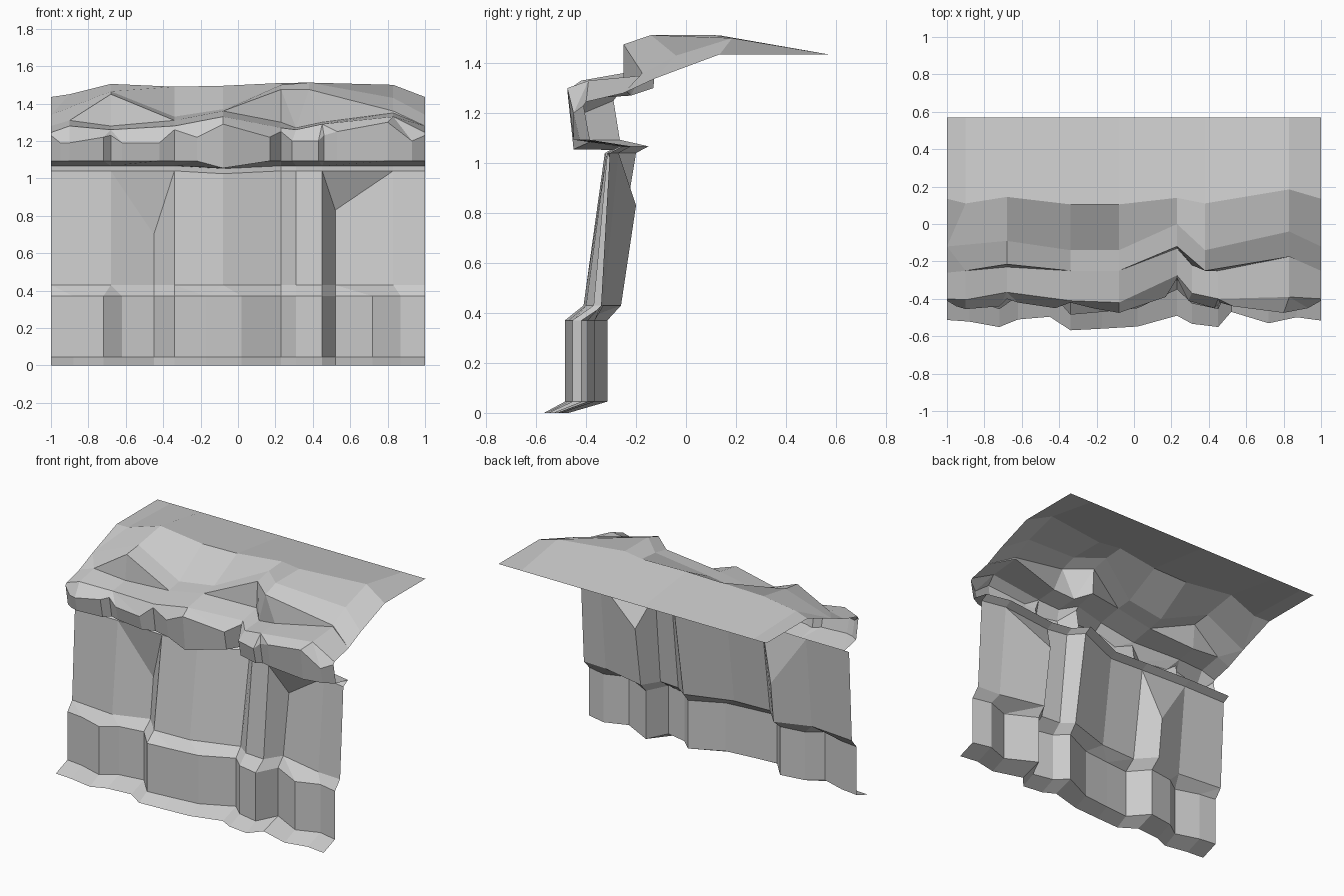
import bpy, bmesh


def loft(name, rows):
    """Skin open x-sorted polylines, bottom to top, keeping each row's own points."""
    bm = bmesh.new()
    vr = [[bm.verts.new(p) for p in row] for row in rows]
    for a, b in zip(vr, vr[1:]):
        i = j = 0
        while i < len(a) - 1 or j < len(b) - 1:
            xa = a[i + 1].co.x if i < len(a) - 1 else 9
            xb = b[j + 1].co.x if j < len(b) - 1 else 9
            if abs(xa - xb) < 0.05:
                bm.faces.new((a[i], a[i + 1], b[j + 1], b[j]))
                i, j = i + 1, j + 1
            elif xa < xb:
                bm.faces.new((a[i], a[i + 1], b[j]))
                i += 1
            else:
                bm.faces.new((a[i], b[j + 1], b[j]))
                j += 1
    bmesh.ops.remove_doubles(bm, verts=bm.verts, dist=0.002)
    bmesh.ops.dissolve_degenerate(bm, edges=bm.edges, dist=0.001)
    me = bpy.data.meshes.new(name)
    bm.to_mesh(me)
    bm.free()
    ob = bpy.data.objects.new(name, me)
    bpy.context.collection.objects.link(ob)
    return ob


def level(outline, z):
    return [(x, y, z) for x, y in outline]


# Base of the cliff: one outline, flared outwards at the foot
base = [(-1, -.39), (-.88, -.405), (-.72, -.455), (-.62, -.385), (-.45, -.36),
        (-.34, -.485), (-.17, -.47), (.02, -.45), (.23, -.35), (.31, -.425),
        (.45, -.455), (.52, -.315), (.72, -.42), (.87, -.365), (1, -.395)]
foot = [(x, .58 * y - .287) for x, y in base]
shoulder = [(-1, -.34), (-.68, -.37), (-.45, -.29), (-.34, -.41), (-.08, -.40),
            (.23, -.30), (.31, -.36), (.45, -.37), (.52, -.26), (.83, -.33), (1, -.34)]
loft("cliff_base", [level(foot, 0), level(base, .045), level(base, .37),
                    level(shoulder, .43)])

# Upper wall with two chipped notches below its top edge
wall_top = [(-1, -.31, 1.04), (-.68, -.31, 1.04), (-.34, -.325, 1.04),
            (-.08, -.32, 1.025), (.23, -.20, 1.04), (.31, -.29, 1.04),
            (.45, -.315, 1.04), (.83, -.27, 1.04), (1, -.305, 1.04)]
notched = sorted(wall_top + [(-.45, -.26, .7), (.52, -.2, .83)])
loft("cliff_wall", [level(shoulder, .43), notched, wall_top])

# Overhanging ledge: recessed rim, underside, front band and crest
rim = [(x, y + .05, z + .027) for x, y, z in wall_top]
band = [(-1, -.41, 1.23), (-.95, -.44, 1.19), (-.9, -.455, 1.19), (-.72, -.44, 1.22),
        (-.68, -.40, 1.23), (-.62, -.42, 1.19), (-.42, -.45, 1.19), (-.34, -.42, 1.26),
        (-.22, -.45, 1.22), (-.08, -.475, 1.29), (.17, -.39, 1.22), (.23, -.29, 1.25),
        (.29, -.41, 1.2), (.43, -.45, 1.2), (.46, -.42, 1.23), (.53, -.44, 1.25),
        (.8, -.475, 1.3), (.93, -.45, 1.2), (1, -.41, 1.23)]
band_low = [(x, y + .025, 1.055 if abs(x + .08) < .05 else 1.093) for x, y, z in band]
crest = [(-1, -.40, 1.245), (-.9, -.405, 1.28), (-.68, -.365, 1.26), (-.34, -.41, 1.28),
         (-.08, -.42, 1.33), (.23, -.275, 1.27), (.31, -.37, 1.26), (.45, -.40, 1.29),
         (.83, -.39, 1.33), (1, -.40, 1.245)]
loft("ledge", [wall_top, rim, band_low, band, crest])

# Top slope: shelf, jagged undercut lip, brow, and plateau to the straight back edge
shelf = [(-1, -.26, 1.28), (-.9, -.25, 1.31), (-.68, -.23, 1.28), (-.34, -.25, 1.31),
         (-.08, -.25, 1.36), (.23, -.13, 1.30), (.31, -.22, 1.27), (.45, -.25, 1.30),
         (.83, -.175, 1.35), (1, -.25, 1.28)]
lip = [(-1, -.26, 1.28), (-.9, -.25, 1.31), (-.68, -.215, 1.45), (-.34, -.25, 1.31),
       (-.08, -.25, 1.36), (.23, -.12, 1.475), (.38, -.25, 1.475), (.83, -.175, 1.36),
       (1, -.25, 1.28)]
brow = [(-1, -.12, 1.34), (-.68, -.09, 1.465), (-.34, -.14, 1.33), (-.08, -.14, 1.37),
        (.23, 0, 1.5), (.38, -.14, 1.512), (.83, -.04, 1.43), (1, -.12, 1.34)]
plateau = [(-1, .135, 1.435), (-.9, .11, 1.45), (-.68, .145, 1.505), (-.34, .105, 1.49),
           (-.08, .105, 1.495), (.23, .14, 1.51), (.38, .11, 1.512), (.83, .185, 1.5),
           (1, .135, 1.435)]
back = [(x, .57, 1.435) for x, _, _ in plateau]
loft("cliff_top", [crest, shelf, lip, brow, plateau, back])
